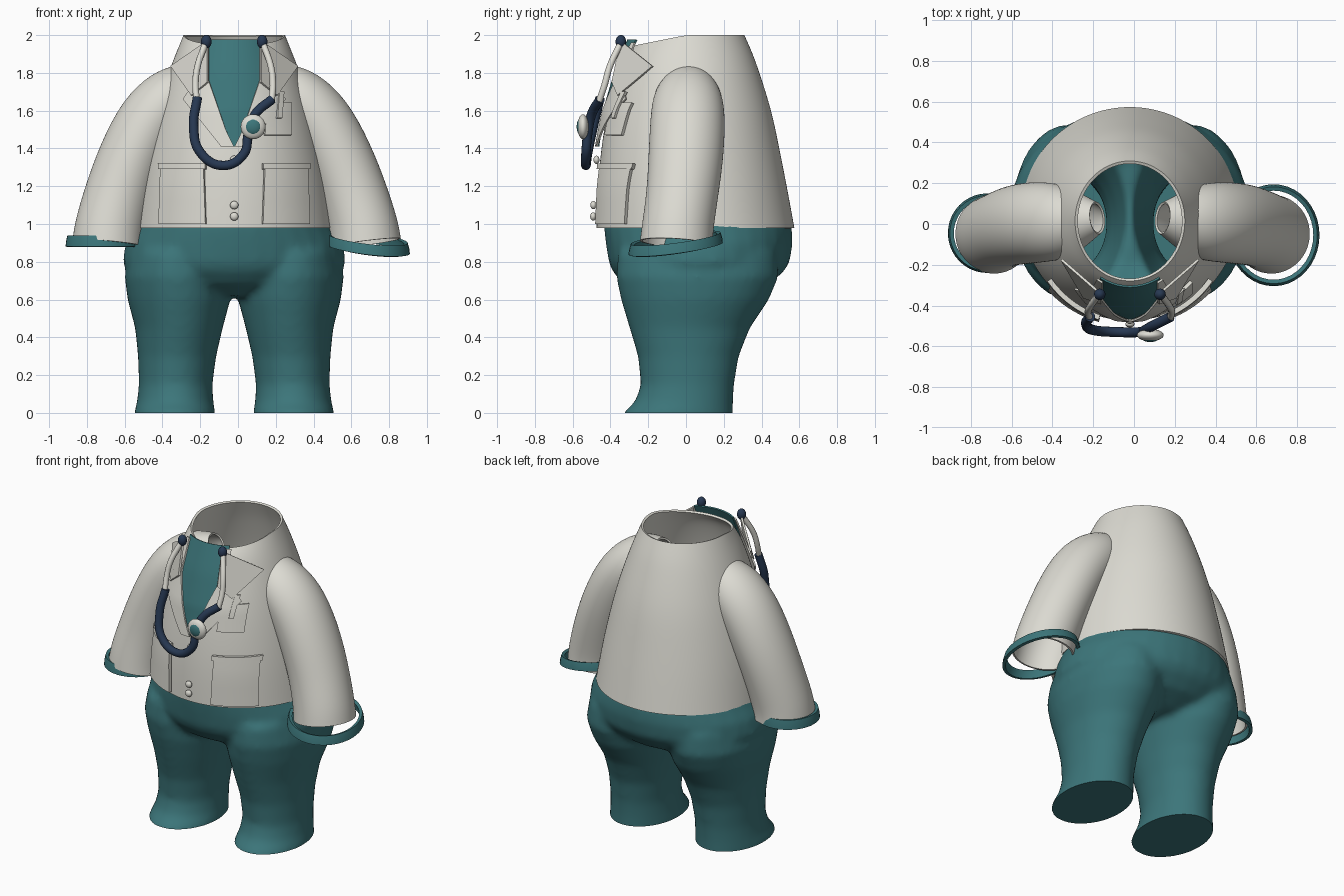
import bpy, bmesh, math
from mathutils import Vector

cube = bpy.data.objects.get("Cube")
if cube:
    bpy.data.objects.remove(cube, do_unlink=True)

CENTRE_X = -0.02


def material(name, rgb):
    m = bpy.data.materials.new(name)
    m.use_nodes = True
    m.diffuse_color = (*rgb, 1)
    m.node_tree.nodes["Principled BSDF"].inputs["Base Color"].default_value = (*rgb, 1)
    return m


WHITE = material("coat white", (0.72, 0.71, 0.65))
TEAL = material("scrub teal", (0.045, 0.18, 0.195))
NAVY = material("tube navy", (0.02, 0.04, 0.085))


def make(name, bm, mat, mods=()):
    """Turn a bmesh into a finished, shaded object with its modifiers baked."""
    bmesh.ops.recalc_face_normals(bm, faces=bm.faces)
    me = bpy.data.meshes.new(name)
    bm.to_mesh(me)
    bm.free()
    ob = bpy.data.objects.new(name, me)
    bpy.context.collection.objects.link(ob)
    ob.location.x = CENTRE_X
    me.materials.append(mat)
    for kind, settings in mods:
        mod = ob.modifiers.new(kind.title(), kind)
        for key, value in settings.items():
            setattr(mod, key, value)
    if mods:
        dg = bpy.context.evaluated_depsgraph_get()
        baked = bpy.data.meshes.new_from_object(ob.evaluated_get(dg))
        ob.modifiers.clear()
        ob.data = baked
    shade(ob)
    return ob


def shade(ob):
    bpy.ops.object.select_all(action='DESELECT')
    ob.select_set(True)
    bpy.context.view_layer.objects.active = ob
    bpy.ops.object.shade_smooth_by_angle(angle=math.radians(40))


def subsurf(n=2):
    return ('SUBSURF', {'levels': n})


def solid(t, offset=0):
    return ('SOLIDIFY', {'thickness': t, 'offset': offset})


def oval(cx, cy, rx, ry, z, n=32):
    return [Vector((cx + rx * math.cos(i * math.tau / n), cy + ry * math.sin(i * math.tau / n), z))
            for i in range(n)]


def loft(bm, rings, caps=False):
    loops = [[bm.verts.new(p) for p in ring] for ring in rings]
    n = len(loops[0])
    for a, b in zip(loops, loops[1:]):
        for i in range(n):
            bm.faces.new((a[i], a[(i + 1) % n], b[(i + 1) % n], b[i]))
    if caps:
        bm.faces.new(loops[0][::-1])
        bm.faces.new(loops[-1])


# Trousers: two legs and a hip block fused, then trimmed flat at both ends
LEG = [(-.08, .10, .53, -.34, .25), (.0, .10, .53, -.335, .25), (.06, .11, .515, -.27, .25),
       (.15, .115, .505, -.24, .255), (.3, .095, .51, -.255, .28), (.45, .06, .525, -.3, .34),
       (.6, .02, .565, -.345, .44), (.72, .02, .58, -.37, .49), (.85, .06, .55, -.36, .48)]
HIPS = [(.62, .22, -.2, .3), (.68, .45, -.33, .44), (.75, .57, -.39, .52), (.8, .592, -.41, .55),
        (.9, .575, -.425, .565), (.98, .535, -.435, .56), (1.08, .50, -.43, .53)]


def leg_rings(side):
    return [oval(side * (a + b) / 2, (f + k) / 2, (b - a) / 2, (k - f) / 2, z) for z, a, b, f, k in LEG]


bm = bmesh.new()
for side in (-1, 1):
    loft(bm, leg_rings(side), caps=True)
loft(bm, [oval(0, (f + k) / 2, rx, (k - f) / 2, z) for z, rx, f, k in HIPS], caps=True)
trousers = make("trousers", bm, TEAL, [('REMESH', {'mode': 'VOXEL', 'voxel_size': .02}),
                                       ('SMOOTH', {'factor': .5, 'iterations': 10})])
bm = bmesh.new()
bm.from_mesh(trousers.data)
for height, up in ((1.0, 1), (0, -1)):
    cut = bmesh.ops.bisect_plane(bm, geom=bm.verts[:] + bm.edges[:] + bm.faces[:],
                                 plane_co=(0, 0, height), plane_no=(0, 0, up), clear_outer=True)
    if up < 0:
        rim = [e for e in cut['geom_cut'] if isinstance(e, bmesh.types.BMEdge)]
        bmesh.ops.holes_fill(bm, edges=rim)
bm.to_mesh(trousers.data)
bm.free()
shade(trousers)

# Coat body: rows of height, half width, front y, back y
COAT = [(.98, .535, -.475, .575), (1.2, .505, -.47, .535), (1.4, .465, -.45, .495),
        (1.6, .415, -.42, .455), (1.8, .35, -.36, .39), (1.9, .31, -.32, .355), (2.0, .27, -.28, .31)]
rings = [oval(0, (f + k) / 2, rx, (k - f) / 2, z, 48) for z, rx, f, k in COAT]
for p in rings[-1]:
    p.z -= .2 * max(0, -p.y)
bm = bmesh.new()
loft(bm, rings)
make("coat_body", bm, WHITE, [subsurf(), solid(.015, -1)])


def front_y(x, z):
    """Front surface of the coat body at a given x and height."""
    z = min(max(z, COAT[0][0]), COAT[-1][0] - .001)
    for a, b in zip(COAT, COAT[1:]):
        if a[0] <= z < b[0]:
            t = (z - a[0]) / (b[0] - a[0])
            rx, f, k = (a[i] + t * (b[i] - a[i]) for i in (1, 2, 3))
            return (f + k) / 2 - (k - f) / 2 * math.sqrt(max(0, 1 - (x / rx) ** 2))


def panel(name, rows, lift, mat, side=1, across=10, sub=5, thick=.01):
    """Thin plate hugging the coat front; rows are height, inner x, outer x."""
    fine = []
    for a, b in zip(rows, rows[1:]):
        fine += [[a[i] + (b[i] - a[i]) * s / sub for i in range(3)] for s in range(sub)]
    fine.append(rows[-1])
    bm = bmesh.new()
    grid = []
    for z, x0, x1 in fine:
        xs = [side * (x0 + (x1 - x0) * i / across) for i in range(across + 1)]
        grid.append([bm.verts.new((x, front_y(x, z) - lift, z)) for x in xs])
    for a, b in zip(grid, grid[1:]):
        for i in range(across):
            bm.faces.new((a[i], a[i + 1], b[i + 1], b[i]))
    make(name, bm, mat, [solid(thick)])


# Shirt in the neck opening, lapels, collar points and pockets
panel("shirt", [(1.975, -.145, .145), (1.78, -.14, .14), (1.62, -.09, .09), (1.5, -.045, .045),
                (1.41, -.003, .003)], .016, TEAL)
for side, label in ((-1, "right"), (1, "left")):
    panel(label + "_lapel", [(1.96, .135, .16), (1.76, .135, .2), (1.66, .10, .27), (1.5, .045, .14),
                             (1.41, .002, .07)], .028, WHITE, side)
    bm = bmesh.new()
    corners = [(.14, -.345, 1.97), (.335, -.175, 1.835), (.225, -.36, 1.68), (.14, -.39, 1.75)]
    bm.faces.new([bm.verts.new((side * x, y, z)) for x, y, z in corners])
    make(label + "_collar", bm, WHITE, [solid(.012)])
    panel(label + "_hip_pocket", [(1.0, .15, .395), (1.3, .16, .385)], .018, WHITE, side, thick=.02)
    panel(label + "_pocket_flap", [(1.29, .15, .395), (1.32, .15, .395)], .024, WHITE, side, thick=.025)
panel("chest_pocket", [(1.47, .16, .30), (1.64, .17, .30)], .016, WHITE, thick=.018)
panel("pen", [(1.56, .225, .25), (1.7, .235, .26)], .034, WHITE, across=3, thick=.018)


def ball(name, loc, scale, mat):
    bm = bmesh.new()
    bmesh.ops.create_uvsphere(bm, u_segments=20, v_segments=12, radius=1)
    for v in bm.verts:
        v.co = Vector(a * b for a, b in zip(v.co, scale)) + Vector(loc)
    return make(name, bm, mat)


for i, z in enumerate((1.04, 1.1, 1.34)):
    ball(f"button_{i + 1}", (0, front_y(0, z) - .018, z), (.022, .016, .022), WHITE)


# Sleeves: tubes whose inner ends sit inside the coat, with loose teal cuffs
def sleeve(label, side, inset, cuff):
    path = [(.16, .03, 1.79, .075, .08), (.24, .02, 1.745, .12, .13), (.33, .01, 1.68, .165, .185),
            (.45, .01, 1.56, .18, .20), (.56, 0, 1.35, .18, .20), (.635, -.02, 1.15, .182, .19),
            (.685, -.045, .98, .187, .19), (.695, -.05, .90, .19, .195)]
    pts = [Vector((side * (x - inset * (1.8 - z)), y, z)) for x, y, z, a, b in path]
    rings = []
    for i, p in enumerate(pts):
        along = (pts[min(i + 1, len(pts) - 1)] - pts[max(i - 1, 0)]).normalized()
        out = along.cross(Vector((0, 1, 0))).normalized()
        deep = out.cross(along)
        a, b = path[i][3:]
        rings.append([p + out * a * math.cos(t) + deep * b * math.sin(t)
                      for t in (j * math.tau / 28 for j in range(28))])
    bm = bmesh.new()
    loft(bm, rings)
    make(label + "_sleeve", bm, WHITE, [subsurf(), solid(.012, -1)])

    x, y, z, rx, ry, high, tilt_x, tilt_y = cuff
    rings = [oval(x, y, rx * s, ry * s, z + h * high, 40) for h, s in ((0, 1), (.5, .985), (1, .95))]
    for p in [p for r in rings for p in r]:
        p.z += tilt_x * (p.x - x) + tilt_y * (p.y - y)
    bm = bmesh.new()
    loft(bm, rings)
    make(label + "_cuff", bm, TEAL, [solid(.02, -1)])


sleeve("left", 1, 0, (.705, -.055, .87, .225, .25, .055, -.12, .13))
sleeve("right", -1, .03, (-.70, -.045, .88, .193, .195, .06, 0, 0))


# Stethoscope
def tube(name, pts, radius, mat):
    cu = bpy.data.curves.new(name, 'CURVE')
    cu.dimensions = '3D'
    cu.bevel_depth = radius
    cu.bevel_resolution = 4
    cu.use_fill_caps = True
    sp = cu.splines.new('BEZIER')
    sp.bezier_points.add(len(pts) - 1)
    for bp, p in zip(sp.bezier_points, pts):
        bp.co = p
        bp.handle_left_type = bp.handle_right_type = 'AUTO'
    cu.materials.append(mat)
    ob = bpy.data.objects.new(name, cu)
    bpy.context.collection.objects.link(ob)
    ob.location.x = CENTRE_X


for side, label in ((-1, "right"), (1, "left")):
    ball(label + "_earpiece", (side * .148, -.345, 1.965), (.028, .028, .036), NAVY)
    tube(label + "_ear_tube", [(side * .155, -.35, 1.95), (side * .195, -.405, 1.83),
                               (side * .205, -.43, 1.74), (side * .198, -.46, 1.65)], .017, WHITE)
tube("rubber_tube", [(-.195, -.455, 1.67), (-.215, -.49, 1.52), (-.18, -.52, 1.38), (-.06, -.53, 1.31),
                     (.05, -.53, 1.37), (.075, -.52, 1.48), (.11, -.50, 1.58), (.2, -.455, 1.66)], .025, NAVY)
ball("chest_piece", (.10, -.545, 1.515), (.066, .03, .066), WHITE)
ball("chest_piece_centre", (.10, -.558, 1.515), (.045, .021, .045), TEAL)
